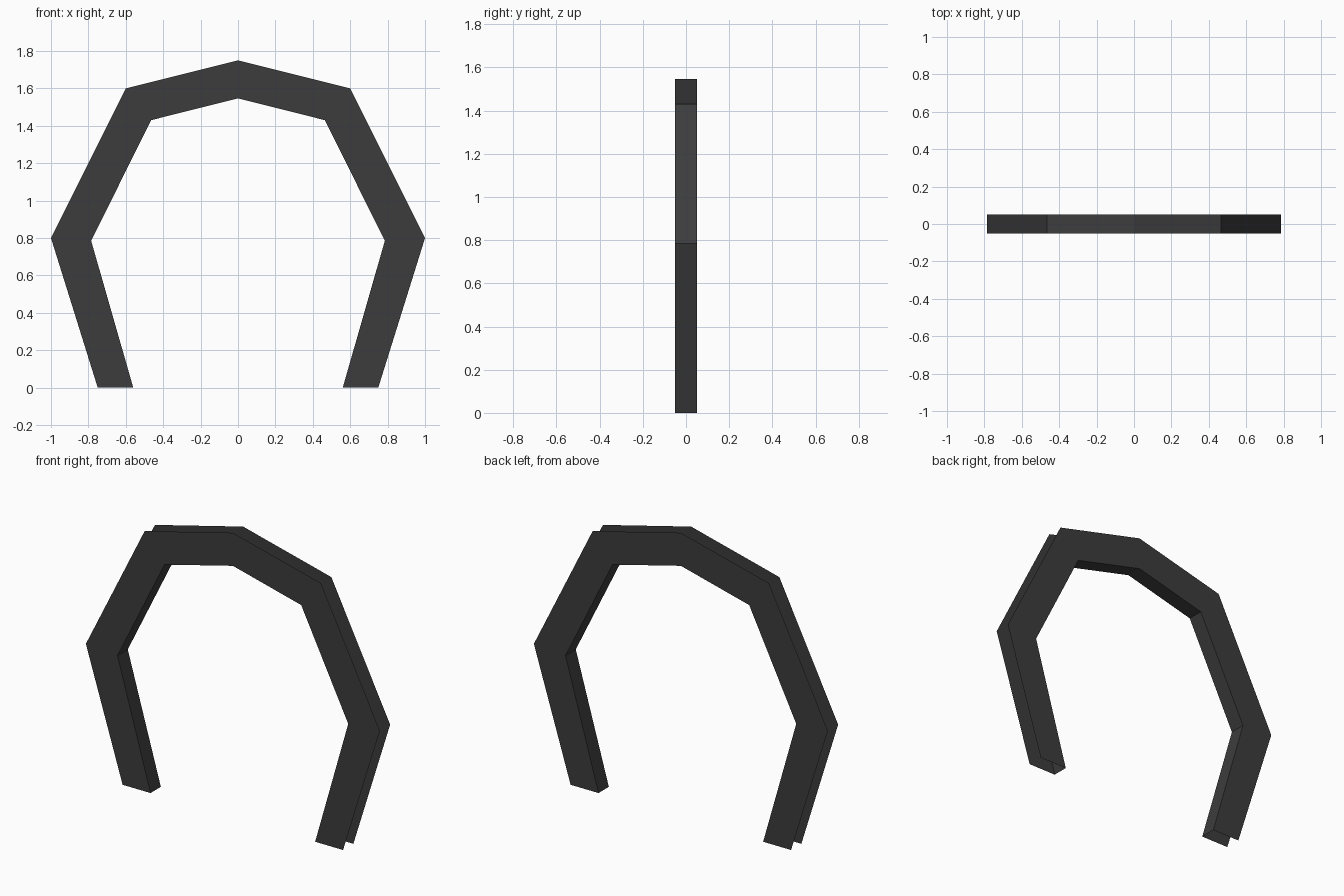
import bpy
import bmesh

cube = bpy.data.objects.get("Cube")
if cube:
    bpy.data.objects.remove(cube, do_unlink=True)

# One dark grey material
grey = bpy.data.materials.new("dark_grey")
grey.use_nodes = True
color = (0.045, 0.045, 0.045, 1)
grey.diffuse_color = color
bsdf = next(n for n in grey.node_tree.nodes if n.type == "BSDF_PRINCIPLED")
bsdf.inputs["Base Color"].default_value = color

HALF_DEPTH = 0.05


def mirrored(half):
    """Complete a half outline (foot to apex) across x = 0."""
    return half + [(-x, z) for x, z in reversed(half[:-1])]


# Outlines of the arch, foot to apex
outer = mirrored([(0.75, 0), (1, 0.8), (0.6, 1.6), (0, 1.75)])
inner = mirrored([(0.56, 0), (0.785, 0.785), (0.465, 1.43), (0, 1.547)])

bm = bmesh.new()


def edge_line(outline, y):
    return [bm.verts.new((x, y, z)) for x, z in outline]


def bridge(a, b):
    for i in range(len(a) - 1):
        bm.faces.new((a[i], a[i + 1], b[i + 1], b[i]))


front_outer = edge_line(outer, -HALF_DEPTH)
front_inner = edge_line(inner, -HALF_DEPTH)
back_inner = edge_line(inner, HALF_DEPTH)
back_outer = edge_line(outer, HALF_DEPTH)

# Channel section: front plate, inner wall, back plate; open outside and at the feet
bridge(front_inner, front_outer)
bridge(back_inner, front_inner)
bridge(back_outer, back_inner)

bm.normal_update()
if bm.faces[:][0].normal.y > 0:
    bmesh.ops.reverse_faces(bm, faces=bm.faces[:])

mesh = bpy.data.meshes.new("arch_channel")
bm.to_mesh(mesh)
bm.free()
mesh.materials.append(grey)
arch = bpy.data.objects.new("arch_channel", mesh)
bpy.context.collection.objects.link(arch)
